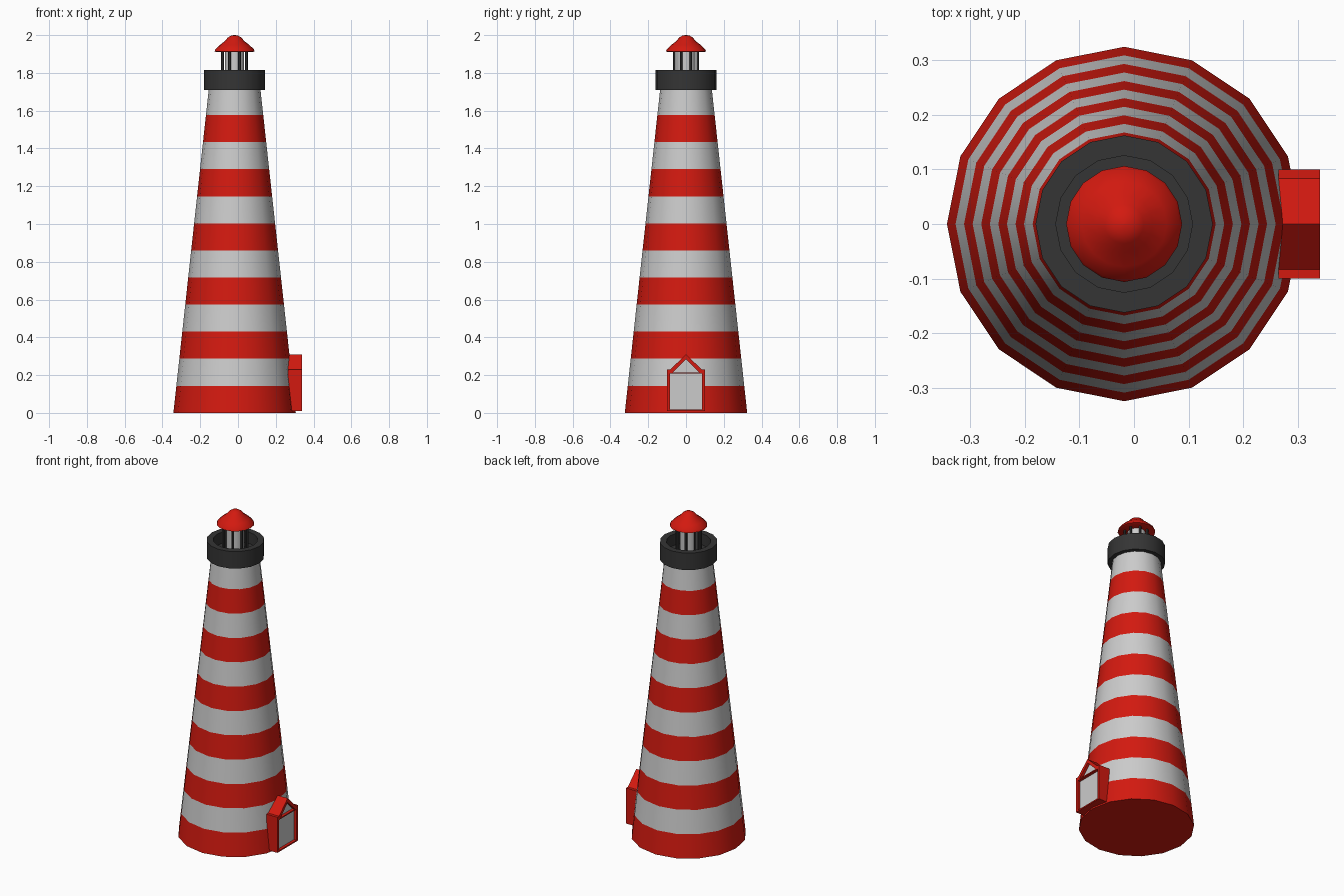
import bpy, bmesh
from math import sin, cos, pi, radians

if "Cube" in bpy.data.objects:
    bpy.data.objects.remove(bpy.data.objects["Cube"])

CX = -0.018   # tower axis; the porch sticks out on +x
SIDES = 16


def material(name, rgb):
    m = bpy.data.materials.new(name)
    m.diffuse_color = (*rgb, 1)
    m.use_nodes = True
    m.node_tree.nodes["Principled BSDF"].inputs["Base Color"].default_value = m.diffuse_color
    return m


RED = material("red", (0.65, 0.01, 0.005))
WHITE = material("white", (0.6, 0.6, 0.6))
DARK = material("dark", (0.035, 0.035, 0.035))


def make_object(name, bm, mats, smooth=True):
    bmesh.ops.recalc_face_normals(bm, faces=bm.faces)
    me = bpy.data.meshes.new(name)
    bm.to_mesh(me)
    bm.free()
    for m in mats:
        me.materials.append(m)
    ob = bpy.data.objects.new(name, me)
    bpy.context.collection.objects.link(ob)
    if smooth:
        bpy.ops.object.select_all(action='DESELECT')
        ob.select_set(True)
        bpy.context.view_layer.objects.active = ob
        bpy.ops.object.shade_smooth_by_angle(angle=radians(40))
    return ob


def lathe(name, profile, mats, x=CX, y=0, sides=SIDES):
    """Revolve (radius, z) points; alternate the materials up the rows, cap both ends."""
    bm = bmesh.new()
    rings = [[bm.verts.new((x + r * cos(2 * pi * i / sides), y + r * sin(2 * pi * i / sides), z))
              for i in range(sides)] for r, z in profile]
    for row, (a, b) in enumerate(zip(rings, rings[1:])):
        for i in range(sides):
            j = (i + 1) % sides
            f = bm.faces.new((a[i], a[j], b[j], b[i]))
            f.material_index = row % len(mats)
    bm.faces.new(rings[0])
    bm.faces.new(rings[-1]).material_index = (len(rings) - 2) % len(mats)
    return make_object(name, bm, mats)


def prism(name, outline, x0, x1, mats):
    """Extrude a (y, z) outline along x."""
    bm = bmesh.new()
    a = [bm.verts.new((x0, y, z)) for y, z in outline]
    b = [bm.verts.new((x1, y, z)) for y, z in outline]
    bm.faces.new(a)
    bm.faces.new(b)
    n = len(a)
    for i in range(n):
        bm.faces.new((a[i], a[(i + 1) % n], b[(i + 1) % n], b[i]))
    return make_object(name, bm, mats, smooth=False)


# Striped tapering tower: twelve equal bands
TOP = 1.72
lathe("tower", [(0.324 + (0.136 - 0.324) * i / 12, TOP * i / 12) for i in range(13)],
      [RED, WHITE])

# Gallery: a drum with a raised parapet and sunken floor
lathe("gallery", [(0.162, 1.71), (0.162, 1.815), (0.125, 1.815), (0.125, 1.745)], [DARK])

# Lantern room: light core and a ring of posts
lathe("lamp", [(0.05, 1.74), (0.05, 1.92)], [WHITE])
for k in range(8):
    a = 2 * pi * (k + 0.5) / 8
    lathe(f"lantern_post_{k + 1}", [(0.008, 1.74), (0.008, 1.92)], [DARK],
          CX + 0.068 * cos(a), 0.068 * sin(a), 6)

# Roof cap
lathe("roof", [(0.095, 1.91), (0.106, 1.914), (0.102, 1.925), (0.078, 1.948), (0.052, 1.968),
               (0.036, 1.987), (0.018, 1.998), (0.001, 2.0)], [RED])

# Entrance porch with a gabled top, recessed door and gable window
porch = prism("porch", [(-0.1, 0.01), (0.1, 0.01), (0.1, 0.23), (0.083, 0.23), (0, 0.31),
                        (-0.083, 0.23), (-0.1, 0.23)], 0.264, 0.34, [RED])
door = [(-0.085, 0.018), (0.085, 0.018), (0.085, 0.208), (-0.085, 0.208)]
window = [(-0.07, 0.215), (0.07, 0.215), (0, 0.285)]
for name, outline in (("door", door), ("gable_window", window)):
    cutter = prism(name + "_cutter", outline, 0.32, 0.36, [])
    cutter.hide_render = True
    cutter.display_type = 'WIRE'
    mod = porch.modifiers.new(name, 'BOOLEAN')
    mod.operation = 'DIFFERENCE'
    mod.solver = 'EXACT'
    mod.object = cutter
    prism(name, outline, 0.31, 0.323, [WHITE])
